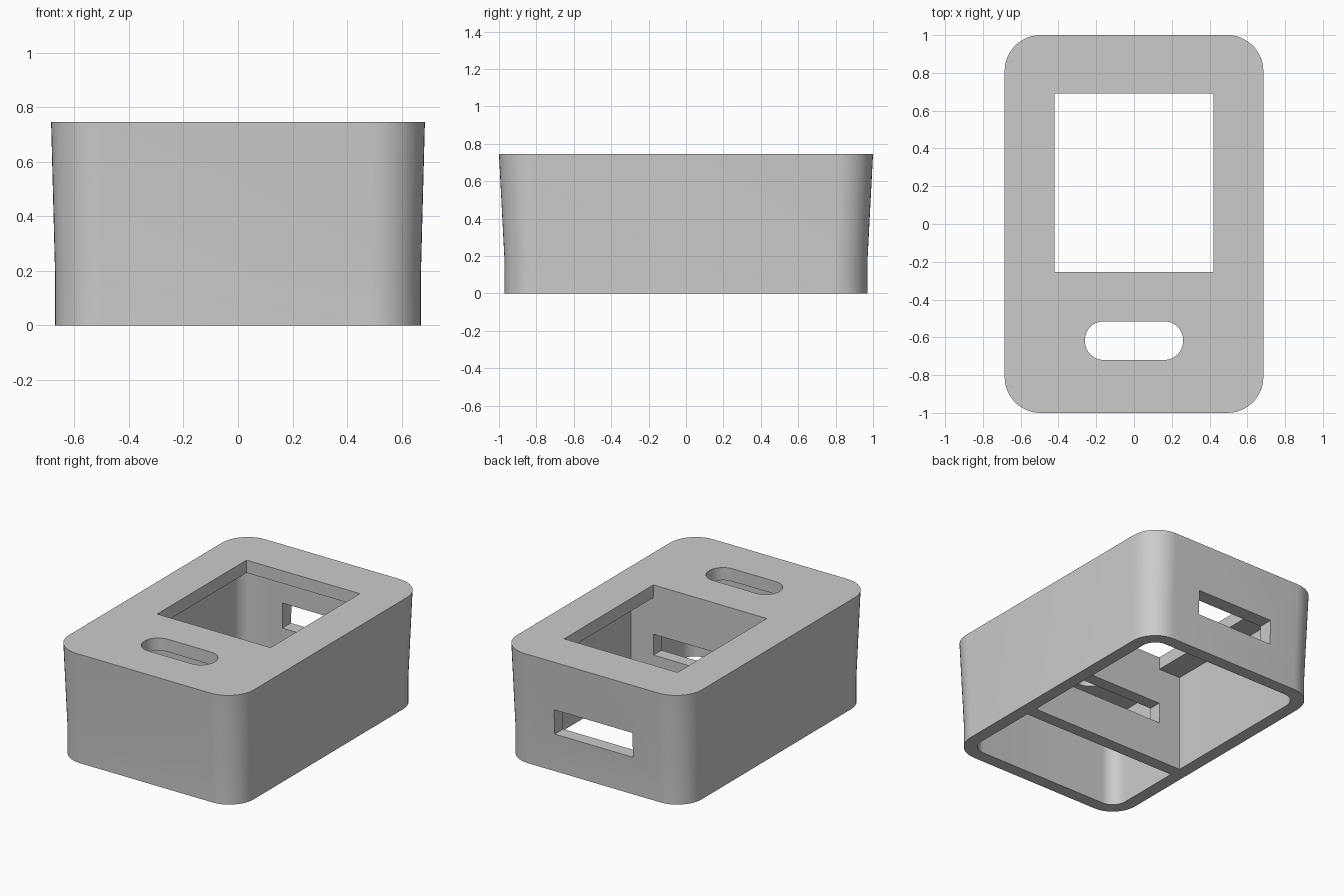
import bpy
import bmesh
from math import cos, sin, pi

old = bpy.data.objects.get("Cube")
if old:
    bpy.data.objects.remove(old, do_unlink=True)

HEIGHT, WALL, ROOF = 0.745, 0.085, 0.66
STEPS = 12

grey = bpy.data.materials.new("plain grey")
grey.use_nodes = True
grey.diffuse_color = (0.6, 0.6, 0.6, 1)
grey.node_tree.nodes["Principled BSDF"].inputs["Base Color"].default_value = (0.6, 0.6, 0.6, 1)


def outline(x, y0, y1, front_r=0, back_r=0):
    """Rectangle from -x to x and y0 to y1, with rounded front and back corners."""
    points = []
    corners = [(1, 1, back_r), (-1, 1, back_r), (-1, -1, front_r), (1, -1, front_r)]
    for quarter, (sx, sy, r) in enumerate(corners):
        cx = sx * (x - r)
        cy = y1 - r if sy > 0 else y0 + r
        for i in range(STEPS + 1 if r else 1):
            a = (quarter + i / STEPS) * pi / 2
            p = (cx + r * cos(a), cy + r * sin(a))
            # skip the doubled point where two round ends meet
            if not points or abs(p[0] - points[-1][0]) + abs(p[1] - points[-1][1]) > 1e-5:
                points.append(p)
    return points


def loft(name, sections):
    """Closed solid through a stack of (z, outline) sections."""
    bm = bmesh.new()
    rings = [[bm.verts.new((px, py, z)) for px, py in pts] for z, pts in sections]
    for low, high in zip(rings, rings[1:]):
        n = len(low)
        for i in range(n):
            j = (i + 1) % n
            bm.faces.new((low[i], low[j], high[j], high[i]))
    bm.faces.new(rings[0][::-1])
    bm.faces.new(rings[-1])
    bmesh.ops.recalc_face_normals(bm, faces=bm.faces)
    mesh = bpy.data.meshes.new(name)
    bm.to_mesh(mesh)
    bm.free()
    mesh.materials.append(grey)
    obj = bpy.data.objects.new(name, mesh)
    bpy.context.collection.objects.link(obj)
    return obj


def prism(name, z0, z1, pts):
    return loft(name, [(z0, pts), (z1, pts)])


# Outer shell: straight foot, then walls flaring to the top
foot = outline(0.67, -0.97, 0.97, 0.18, 0.18)
housing = loft("housing", [
    (0, foot),
    (0.17, foot),
    (HEIGHT, outline(0.685, -1, 1, 0.19, 0.19)),
])

# Two cavities open at the bottom, leaving a partition between them
inner_x, inner_y, inner_r = 0.67 - WALL, 0.97 - WALL, 0.1
window_front = -0.255
cutters = [
    prism("back_cavity_cutter", -0.1, ROOF,
          outline(inner_x, window_front, inner_y, 0, inner_r)),
    prism("front_cavity_cutter", -0.1, ROOF,
          outline(inner_x, -inner_y, window_front - WALL, inner_r, 0)),
    # Square window and rounded slot through the top
    prism("window_cutter", 0.5, 0.9, outline(0.42, window_front, 0.69)),
    prism("slot_cutter", 0.5, 0.9, outline(0.26, -0.72, -0.515, 0.1, 0.1)),
    # Openings through the partition and the back wall
    prism("partition_opening_cutter", 0.275, 0.415, outline(0.42, -0.45, -0.15)),
    prism("back_opening_cutter", 0.25, 0.417, outline(0.29, 0.75, 1.1)),
]

bpy.context.view_layer.objects.active = housing
for cutter in cutters:
    cutter.hide_render = True
    mod = housing.modifiers.new(cutter.name, 'BOOLEAN')
    mod.operation = 'DIFFERENCE'
    mod.solver = 'EXACT'
    mod.object = cutter
    bpy.ops.object.modifier_apply(modifier=mod.name)
    bpy.data.objects.remove(cutter, do_unlink=True)

# Smooth corners, crisp edges
for obj in bpy.context.selected_objects:
    obj.select_set(False)
housing.select_set(True)
bpy.ops.object.shade_smooth_by_angle(angle=pi / 6)
